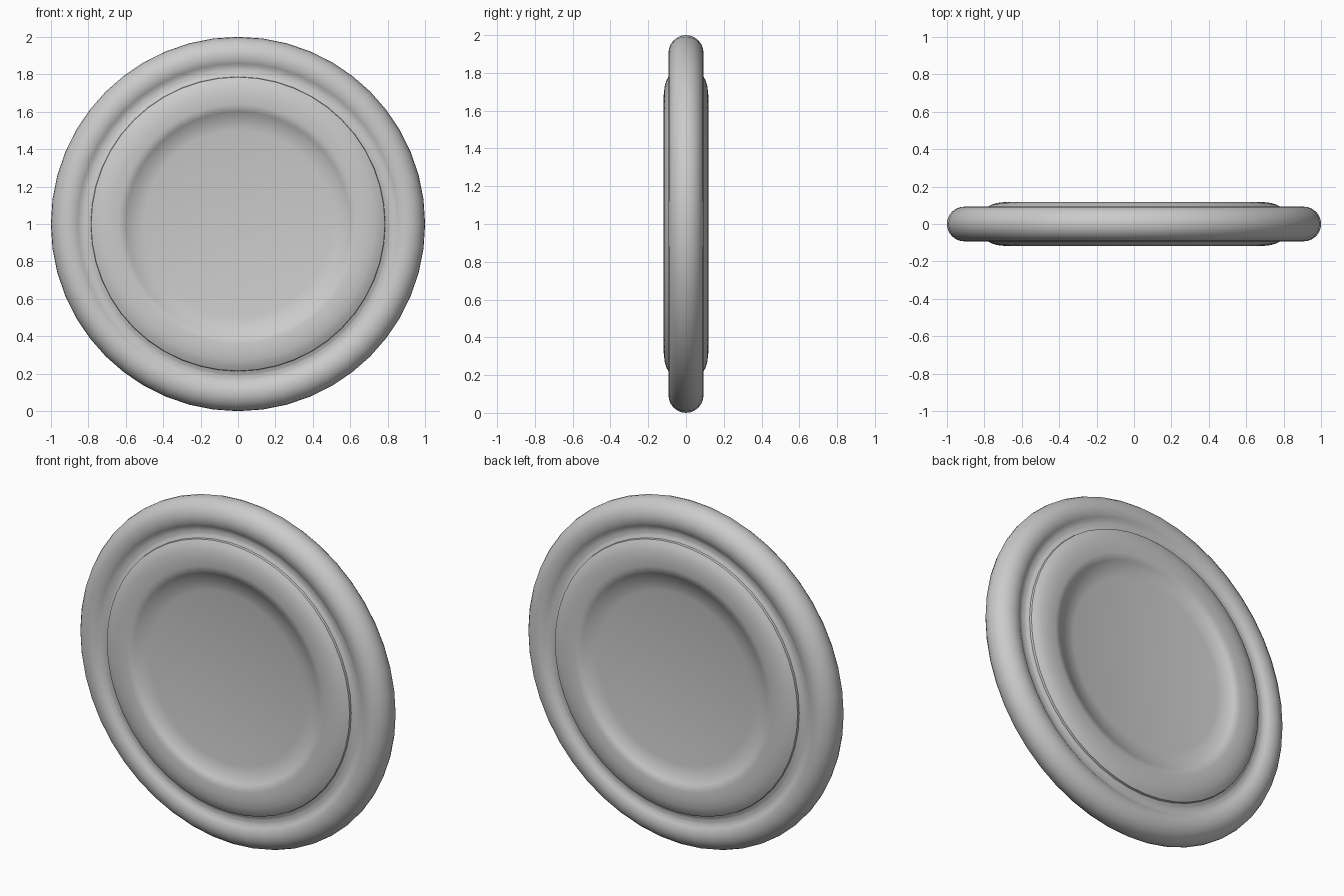
import bpy, bmesh, math

if "Cube" in bpy.data.objects:
    bpy.data.objects.remove(bpy.data.objects["Cube"])

SEG = 48
CENTRE_Z = 1.0


def lathe(name, profile):
    """Spin (radius, y) points around the disc's y axis; radius 0 ends are poles."""
    bm = bmesh.new()
    verts = [bm.verts.new((r, y, CENTRE_Z)) for r, y in profile]
    edges = [bm.edges.new(pair) for pair in zip(verts, verts[1:])]
    bmesh.ops.spin(bm, geom=verts + edges, cent=(0, 0, CENTRE_Z), axis=(0, 1, 0),
                   angle=2 * math.pi, steps=SEG, use_merge=True)
    bmesh.ops.remove_doubles(bm, verts=bm.verts, dist=0.0005)
    bmesh.ops.recalc_face_normals(bm, faces=bm.faces)
    mesh = bpy.data.meshes.new(name)
    bm.to_mesh(mesh)
    bm.free()
    ob = bpy.data.objects.new(name, mesh)
    bpy.context.collection.objects.link(ob)
    bpy.ops.object.select_all(action='DESELECT')
    ob.select_set(True)
    bpy.context.view_layer.objects.active = ob
    bpy.ops.object.shade_smooth_by_angle(angle=math.radians(50))
    return ob


# Dished centre panel
panel = [(0.6 * i / 6, -0.07 - 0.037 * (i / 6) ** 2) for i in range(7)]
# Raised inner ring with a gently domed face
ring = [(0.602, -0.110), (0.64, -0.115), (0.685, -0.118), (0.73, -0.113),
        (0.76, -0.104), (0.785, -0.090)]
# Groove, then the rounded outer rim
groove = [(0.787, -0.077), (0.803, -0.070), (0.815, -0.066), (0.825, -0.068)]
bead = [(0.905 + 0.095 * math.cos(math.radians(a)), -0.093 * math.sin(math.radians(a)))
        for a in range(135, 0, -15)]

# One continuous disc, with the back matching the front
half = panel + ring + groove + bead
lathe("disc", half + [(1.0, 0.0)] + [(r, -y) for r, y in reversed(half)])
